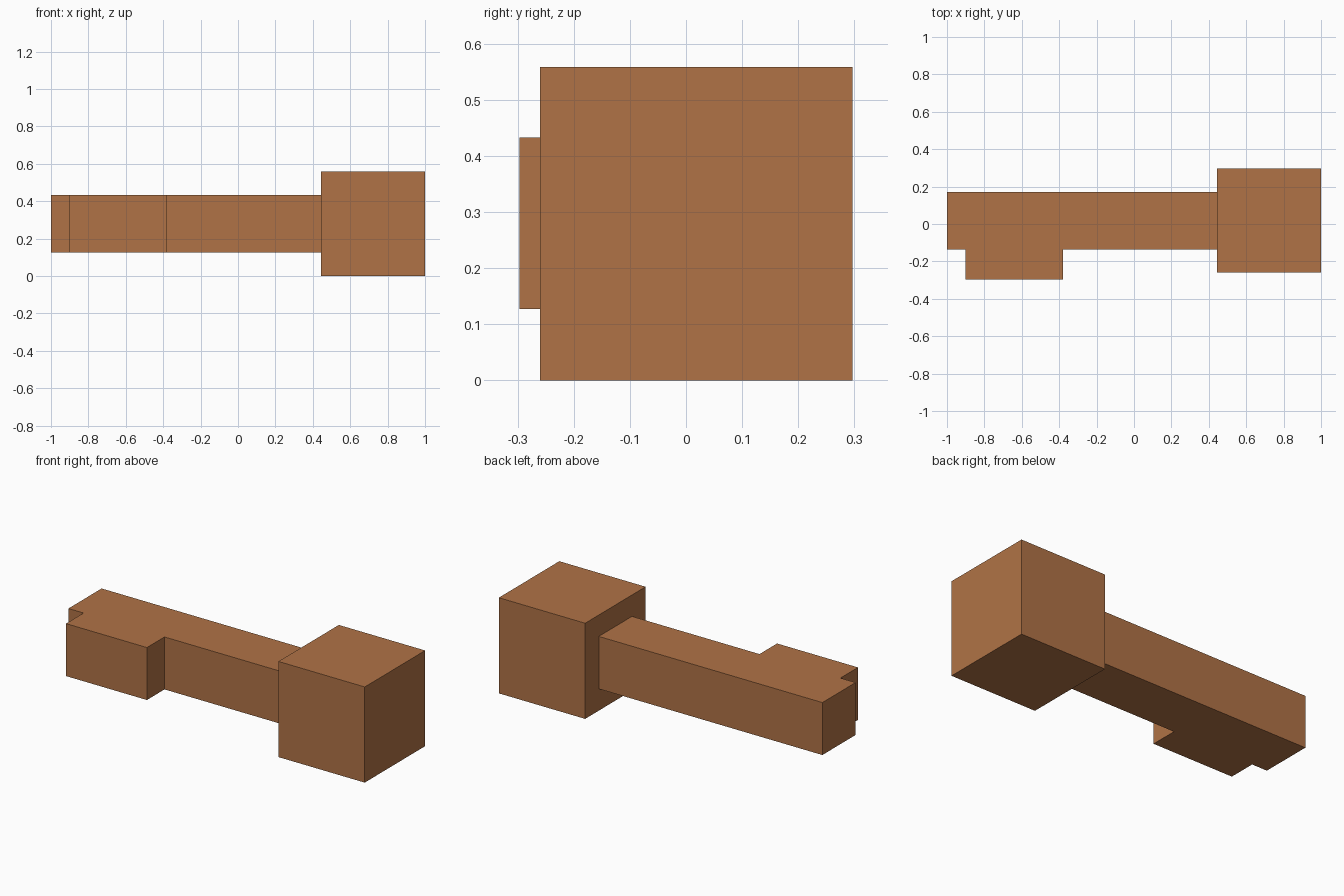
import bpy
import bmesh

if "Cube" in bpy.data.objects:
    bpy.data.objects.remove(bpy.data.objects["Cube"])

wood = bpy.data.materials.new("warm_brown")
wood.diffuse_color = (0.434, 0.171, 0.061, 1.0)
wood.use_nodes = True
wood.node_tree.nodes["Principled BSDF"].inputs["Base Color"].default_value = wood.diffuse_color


def extrude_profile(name, points, z0, z1):
    """Flat outline in plan, extruded upward from z0 to z1."""
    bm = bmesh.new()
    face = bm.faces.new([bm.verts.new((x, y, z0)) for x, y in points])
    top = bmesh.ops.extrude_face_region(bm, geom=[face])["geom"]
    verts = [v for v in top if isinstance(v, bmesh.types.BMVert)]
    bmesh.ops.translate(bm, verts=verts, vec=(0, 0, z1 - z0))
    bmesh.ops.recalc_face_normals(bm, faces=bm.faces)
    mesh = bpy.data.meshes.new(name)
    bm.to_mesh(mesh)
    bm.free()
    mesh.materials.append(wood)
    obj = bpy.data.objects.new(name, mesh)
    bpy.context.collection.objects.link(obj)
    return obj


# Square shaft with the key tooth stepping out toward the front
extrude_profile("shaft_with_tooth", [
    (-1.0, -0.135), (-0.902, -0.135), (-0.902, -0.297), (-0.38, -0.297),
    (-0.38, -0.135), (0.443, -0.135), (0.443, 0.171), (-1.0, 0.171),
], 0.127, 0.433)

# Cube-shaped handle block at the right end
extrude_profile("handle_block", [
    (0.443, -0.26), (1.0, -0.26), (1.0, 0.297), (0.443, 0.297),
], 0.0, 0.558)
